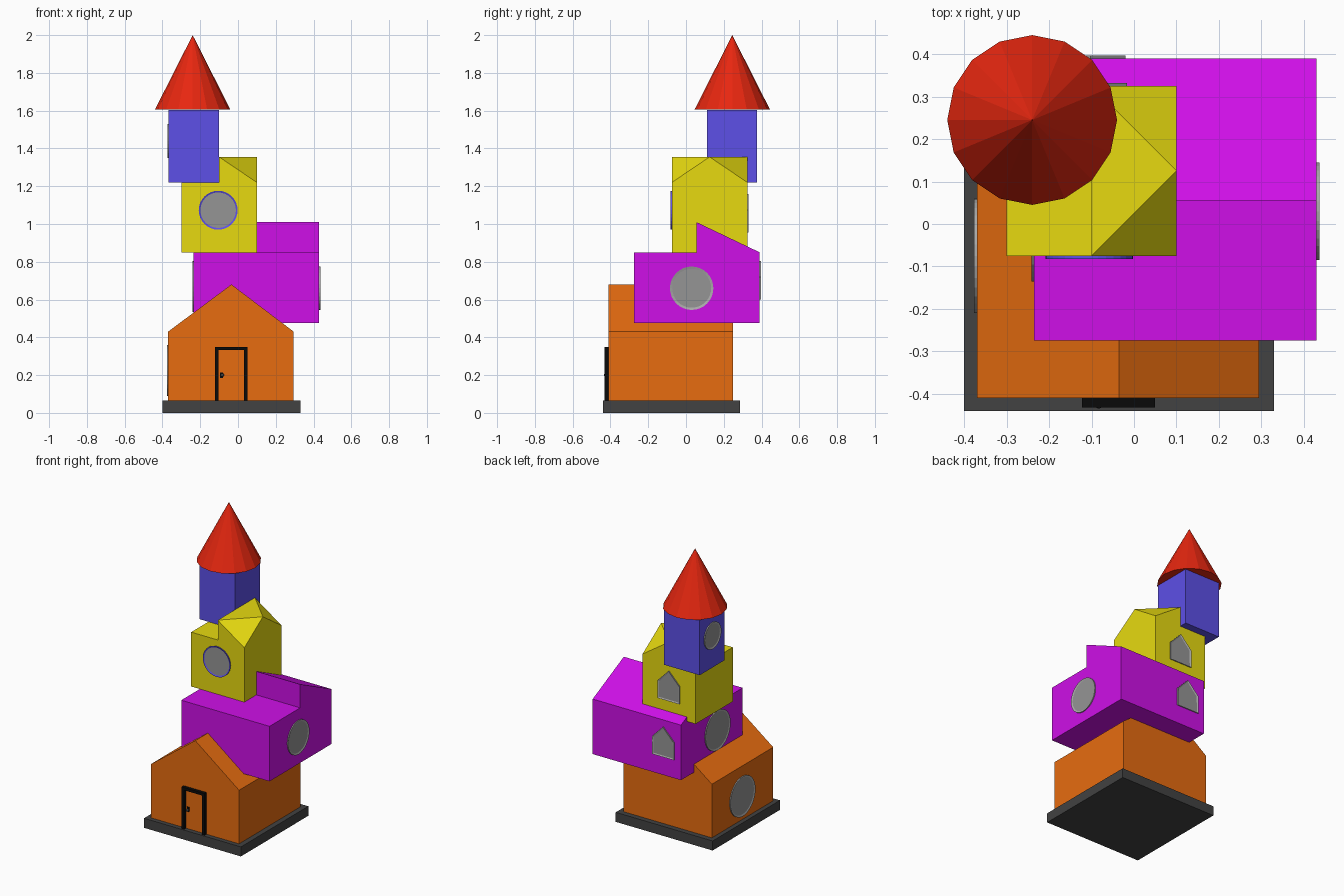
import bpy, bmesh, math
from mathutils import Vector, Matrix

cube = bpy.data.objects.get("Cube")
if cube:
    bpy.data.objects.remove(cube, do_unlink=True)


def material(name, r, g, b):
    m = bpy.data.materials.new(name)
    m.use_nodes = True
    m.diffuse_color = (r, g, b, 1)
    m.node_tree.nodes["Principled BSDF"].inputs["Base Color"].default_value = (r, g, b, 1)
    return m


charcoal = material("charcoal", 0.054, 0.054, 0.054)
orange = material("orange", 0.8, 0.15, 0.005)
purple = material("purple", 0.62, 0.005, 0.8)
yellow = material("yellow", 0.8, 0.7, 0.005)
blue = material("blue", 0.11, 0.08, 0.8)
red = material("red", 0.8, 0.02, 0.005)
black = material("black", 0.003, 0.003, 0.003)
glass = material("window grey", 0.3, 0.3, 0.3)
trim = material("trim grey", 0.4, 0.4, 0.4)


def finish(bm, name, *mats):
    bmesh.ops.recalc_face_normals(bm, faces=bm.faces)
    mesh = bpy.data.meshes.new(name)
    bm.to_mesh(mesh)
    bm.free()
    for m in mats:
        mesh.materials.append(m)
    obj = bpy.data.objects.new(name, mesh)
    bpy.context.collection.objects.link(obj)
    return obj


def prism(name, mat, profile, axis, lo, hi, cuts=()):
    """Extrude a side profile along x or y, then slice off corners."""
    bm = bmesh.new()
    if axis == "y":
        verts = [bm.verts.new((a, lo, z)) for a, z in profile]
        step = Vector((0, hi - lo, 0))
    else:
        verts = [bm.verts.new((lo, a, z)) for a, z in profile]
        step = Vector((hi - lo, 0, 0))
    face = bm.faces.new(verts)
    new = bmesh.ops.extrude_face_region(bm, geom=[face])["geom"]
    bmesh.ops.translate(bm, vec=step, verts=[v for v in new if isinstance(v, bmesh.types.BMVert)])
    if axis == "y" or cuts:
        bmesh.ops.recalc_face_normals(bm, faces=bm.faces)
    if not any(abs(f.normal.dot(step)) > 0 and (f.calc_center_median() - face.calc_center_median()).length < 1e-6
               for f in bm.faces):
        bm.faces.new(verts)
    for point, normal in cuts:
        geom = bm.verts[:] + bm.edges[:] + bm.faces[:]
        bmesh.ops.bisect_plane(bm, geom=geom, dist=1e-4, plane_co=point, plane_no=normal, clear_outer=True)
        bmesh.ops.holes_fill(bm, edges=[e for e in bm.edges if e.is_boundary])
    return finish(bm, name, mat)


def box(name, mat, x0, x1, y0, y1, z0, z1):
    return prism(name, mat, [(x0, z0), (x1, z0), (x1, z1), (x0, z1)], "y", y0, y1)


def window(name, outline, centre, facing, rim=trim, width=0.012):
    """Thin framed pane lying on a wall that looks along `facing`."""
    n, up = Vector(facing), Vector((0, 0, 1))
    side = up.cross(n)
    bm = bmesh.new()
    face = bm.faces.new([bm.verts.new(Vector(centre) + side * a + up * b) for a, b in outline])
    top = bmesh.ops.extrude_face_region(bm, geom=[face])["geom"]
    bmesh.ops.translate(bm, vec=n * 0.007, verts=[v for v in top if isinstance(v, bmesh.types.BMVert)])
    pane = next(f for f in top if isinstance(f, bmesh.types.BMFace))
    bm.normal_update()
    bmesh.ops.inset_individual(bm, faces=[pane], thickness=width)
    pane.material_index = 1
    bmesh.ops.translate(bm, vec=n * -0.004, verts=pane.verts)
    return finish(bm, name, rim, glass)


def circle(r, n=32):
    return [(r * math.cos(math.tau * i / n), r * math.sin(math.tau * i / n)) for i in range(n)]


# Ground plate and gabled house
box("base_plate", charcoal, -0.40, 0.33, -0.44, 0.285, 0, 0.065)
prism("orange_house", orange,
      [(-0.37, 0.065), (0.295, 0.065), (0.295, 0.43), (-0.035, 0.68), (-0.37, 0.43)], "y", -0.41, 0.25)

# Door frame and handle
prism("door_frame", black,
      [(-0.122, 0.065), (-0.104, 0.065), (-0.104, 0.332), (0.032, 0.332),
       (0.032, 0.065), (0.05, 0.065), (0.05, 0.35), (-0.122, 0.35)], "y", -0.432, -0.41)
box("handle_plate", black, -0.094, -0.08, -0.417, -0.41, 0.185, 0.215)
bm = bmesh.new()
bmesh.ops.create_uvsphere(bm, u_segments=12, v_segments=8, radius=0.009,
                          matrix=Matrix.Translation((-0.083, -0.426, 0.2)))
finish(bm, "door_knob", charcoal)

# Middle storey with a shed roof over its back half
prism("purple_storey", purple,
      [(-0.275, 0.475), (0.39, 0.475), (0.39, 0.85), (0.055, 1.01), (0.055, 0.85), (-0.275, 0.85)],
      "x", -0.235, 0.43)

# Upper storey: stepped block with two sloping roof corners
slope = 0.675
prism("yellow_storey", yellow,
      [(-0.3, 0.85), (0.1, 0.85), (0.1, 1.355), (-0.1, 1.355), (-0.1, 1.22), (-0.3, 1.22)],
      "y", -0.075, 0.325,
      cuts=[((0.1, 0.125, 1.355), (slope, s * slope, 1)) for s in (-1, 1)])

# Turret and spire
box("blue_turret", blue, -0.367, -0.10, 0.11, 0.377, 1.22, 1.604)
bm = bmesh.new()
bmesh.ops.create_cone(bm, cap_ends=True, segments=16, radius1=0.2, radius2=0, depth=0.395,
                      matrix=Matrix.Translation((-0.24, 0.245, 1.8025)))
finish(bm, "spire", red)

# Round windows
left, right, front, back = (1, 0, 0), (-1, 0, 0), (0, -1, 0), (0, 1, 0)
window("house_round_window", circle(0.135), (-0.37, -0.075, 0.225), right)
window("storey_round_window_left", circle(0.115), (0.43, 0.03, 0.66), left)
window("storey_round_window_right", circle(0.135), (-0.235, 0, 0.668), right)
window("upper_round_window", circle(0.103), (-0.105, -0.075, 1.073), front, blue, 0.009)
window("turret_round_window", circle(0.09), (-0.367, 0.243, 1.44), right)

# Gabled windows
gable = [(-0.083, -0.11), (0.083, -0.11), (0.083, 0.01), (0, 0.095), (-0.083, 0.01)]
window("storey_gabled_window", gable, (-0.103, 0.39, 0.71), back)
window("upper_gabled_window", gable, (-0.1, 0.325, 1.065), back)
